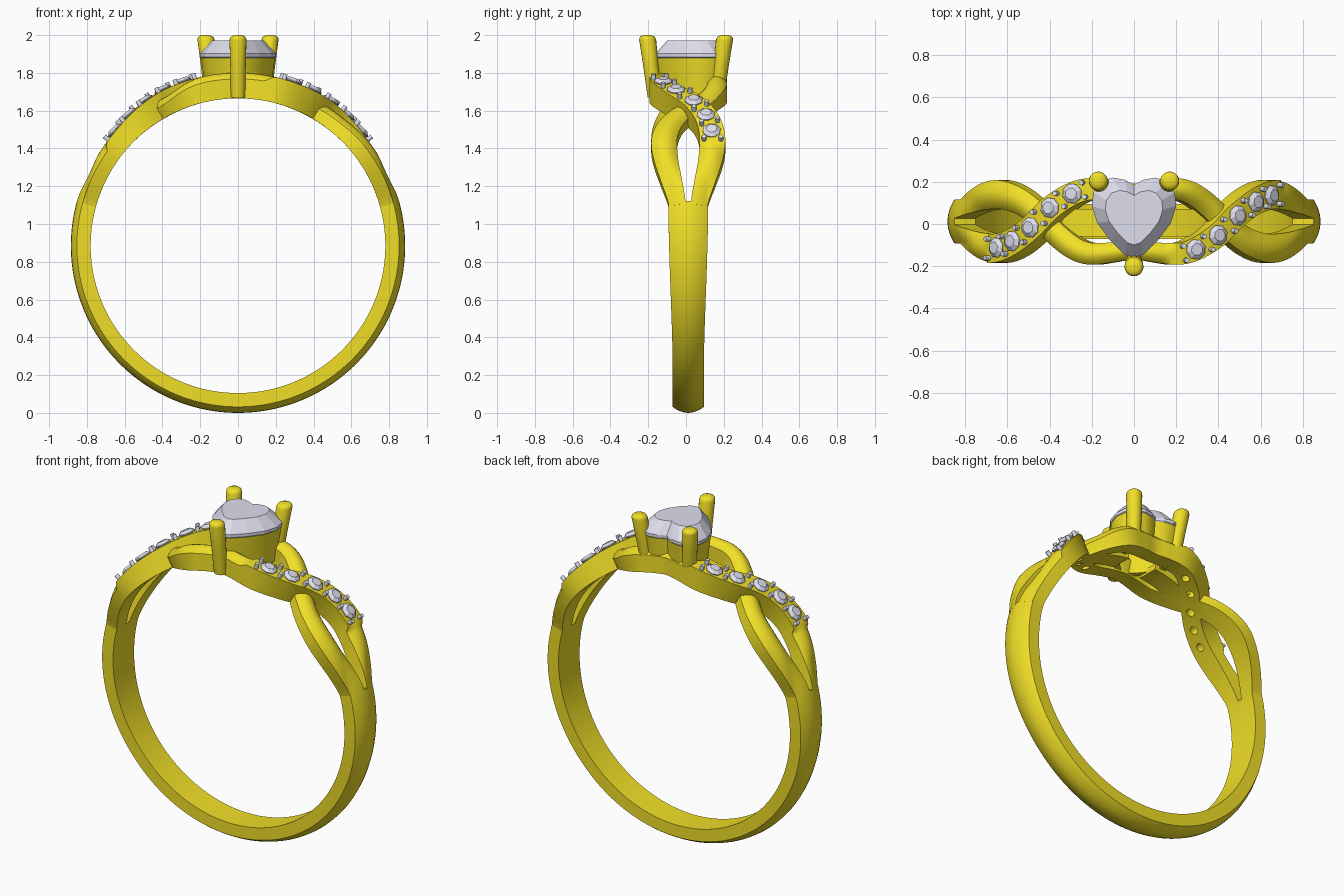
import bpy, bmesh, math
from mathutils import Vector, Matrix

if "Cube" in bpy.data.objects:
    bpy.data.objects.remove(bpy.data.objects["Cube"])

ZC, YC, R_IN, R_OUT = 0.885, 0.012, 0.78, 0.885


def material(name, col):
    m = bpy.data.materials.new(name)
    m.diffuse_color = (*col, 1)
    m.use_nodes = True
    m.node_tree.nodes["Principled BSDF"].inputs["Base Color"].default_value = m.diffuse_color
    return m


GOLD = material("gold", (0.88, 0.74, 0.02))
STONE = material("stone", (0.74, 0.74, 0.86))


def finish(name, bm, mat, smooth=None):
    bmesh.ops.recalc_face_normals(bm, faces=bm.faces)
    me = bpy.data.meshes.new(name)
    bm.to_mesh(me)
    bm.free()
    ob = bpy.data.objects.new(name, me)
    bpy.context.collection.objects.link(ob)
    me.materials.append(mat)
    if smooth:
        bpy.ops.object.select_all(action='DESELECT')
        ob.select_set(True)
        bpy.context.view_layer.objects.active = ob
        bpy.ops.object.shade_smooth_by_angle(angle=math.radians(smooth))
    return ob


def loft(bm, loops, closed=False):
    """Skin a list of equal point loops; cap both ends unless closed."""
    rows = [[bm.verts.new(p) for p in lp] for lp in loops]
    n = len(rows[0])
    for a, b in zip(rows, rows[1:] + (rows[:1] if closed else [])):
        for i in range(n):
            j = (i + 1) % n
            bm.faces.new((a[i], a[j], b[j], b[i]))
    if not closed:
        bm.faces.new(rows[0])
        bm.faces.new(rows[-1])


def smooth(a, b, x):
    t = min(1, max(0, (x - a) / (b - a)))
    return t * t * (3 - 2 * t)


def curve(pts, x):
    """Smooth interpolation through (x, y) pairs."""
    i = max(0, min(len(pts) - 2, sum(p[0] <= x for p in pts) - 1))

    def slope(k):
        if k == 0:
            return 0
        a, b = pts[k - 1], pts[min(k + 1, len(pts) - 1)]
        return (b[1] - a[1]) / (b[0] - a[0])
    (x0, y0), (x1, y1) = pts[i], pts[i + 1]
    h, t = x1 - x0, (x - x0) / (x1 - x0)
    return ((2*t**3 - 3*t*t + 1) * y0 + (t**3 - 2*t*t + t) * h * slope(i)
            + (3*t*t - 2*t**3) * y1 + (t**3 - t*t) * h * slope(i + 1))


def polar(r, t, y):
    return Vector((r * math.sin(t), y, ZC + r * math.cos(t)))


# Sideways swing and half width of a strand, by angle from the top
SWING = [(0, .135), (.12, .147), (.24, .153), (.33, .13), (.45, .065), (.565, -.025),
         (.7, -.095), (.85, -.127), (1.0, -.118), (1.15, -.09), (1.3, -.06), (1.45, -.05)]
WIDTH = [(0, .045), (.25, .052), (.6, .06), (.9, .068), (1.1, .058), (1.3, .045), (1.45, .045)]
US = [-1, -.85, -.6, -.3, 0, .3, .6, .85, 1]


def strand_at(t, u, s):
    """Angle and y on a strand; s=-1 front strand, s=+1 back strand."""
    y = YC + s * curve(SWING, abs(t))
    e = .005
    dy = s * (curve(SWING, abs(t + e)) - curve(SWING, abs(t - e))) / (2 * e)
    L = math.hypot(.85, dy)
    w = curve(WIDTH, abs(t)) * u
    return t - dy * w / (L * .85), y + .85 * w / L


def top_radius(t, s):
    a = abs(t)
    if t * s < 0:                                   # stone-set side
        return R_OUT + .03 * (1 - smooth(.45, .95, a))
    return R_OUT + .03 * (1 - smooth(.2, .45, a)) - .01 * smooth(.3, .5, a) * (1 - smooth(.65, .9, a))


STONES = [.325, .45, .57, .695, .82]

# Cutters that drill a hole under each small stone
bm = bmesh.new()
for s in (-1, 1):
    for a in STONES:
        t = -s * a
        _, y = strand_at(t, 0, s)
        M = Matrix.Translation(polar(.85, t, y)) @ Matrix.Rotation(t, 4, 'Y')
        bmesh.ops.create_cone(bm, cap_ends=True, segments=14, radius1=.024, radius2=.024,
                              depth=.3, matrix=M)
cutter = finish("stone_hole_cutter", bm, GOLD)
cutter.hide_render = True
cutter.hide_set(True)

# Two crossing strands
for name, s in (("front_strand", -1), ("back_strand", 1)):
    loops = []
    N = 150
    for k in range(N + 1):
        t = -1.32 + 2.64 * k / N
        a, ro = abs(t), top_radius(t, s)
        flat = smooth(.16, .22, a) * (1 - smooth(.9, .94, a)) if t * s < 0 else 0
        dome = .032 * (1 - flat) + .001 * flat
        b = smooth(.95, 1.3, a)
        lp = []
        for u in US:
            tt, y = strand_at(t, u, s)
            v2 = (1 - b) * u * u + b * min(1, ((y - YC) / .105) ** 2)
            lp.append(polar(ro - dome * v2, tt, y))
        for u in (1, -1):
            tt, y = strand_at(t, u, s)
            lp.append(polar(R_IN, tt, y))
        loops.append(lp)
    bm = bmesh.new()
    loft(bm, loops)
    ob = finish(name, bm, GOLD, 35)
    mod = ob.modifiers.new("holes", 'BOOLEAN')
    mod.object, mod.operation, mod.solver = cutter, 'DIFFERENCE', 'EXACT'

# Single shank round the bottom
loops = []
for k in range(97):
    t = 1.3 + (2 * math.pi - 2.6) * k / 96
    hw = .083 + .022 * (1 - smooth(0, 1.1, min(t - 1.3, 2 * math.pi - 1.3 - t)))
    loops.append([polar(R_OUT - .032 * u * u, t, YC + hw * u) for u in US]
                 + [polar(R_IN, t, YC + hw * u) for u in (1, -1)])
bm = bmesh.new()
loft(bm, loops)
finish("shank", bm, GOLD, 35)

# Short bridge bars below the head
for name, sx in (("left_bridge", -1), ("right_bridge", 1)):
    loops = []
    for k in range(9):
        t = sx * (.12 + .33 * k / 8)
        loops.append([polar(r, t, y) for r, y in ((R_IN, -.06), (R_IN, .07), (.82, .07), (.82, -.06))])
    bm = bmesh.new()
    loft(bm, loops)
    finish(name, bm, GOLD, 35)

# Heart outline shared by the seat and the centre stone
HALF = [(.045, .21), (.1, .22), (.155, .203), (.193, .15), (.2, .085),
        (.175, .005), (.115, -.075), (.045, -.145)]
HEART = [(0, .185)] + HALF + [(0, -.16)] + [(-x, y) for x, y in reversed(HALF)]


def heart(k, z):
    return [Vector((x * k, .03 + (y - .03) * k, z)) for x, y in HEART]


bm = bmesh.new()
loft(bm, [heart(.84, 1.675), heart(.98, 1.88), heart(.84, 1.88), heart(.62, 1.675)], closed=True)
finish("heart_seat", bm, GOLD, 30)

bm = bmesh.new()
loft(bm, [heart(.06, 1.74), heart(.55, 1.81), heart(1, 1.885), heart(1, 1.903), heart(.68, 1.972)])
finish("heart_stone", bm, STONE)

# Three tapered, round-tipped claws
CLAWS = {"front_claw": ((0, -.165, 1.67), (0, -.206, 2)),
         "back_left_claw": ((-.14, .165, 1.68), (-.172, .207, 2)),
         "back_right_claw": ((.14, .165, 1.68), (.172, .207, 2))}
for name, (p, q) in CLAWS.items():
    p, q = Vector(p), Vector(q)
    loops = []
    for f, r in ((0, .038), (.5, .041), (.92, .045), (.96, .042), (.985, .034), (1, .018)):
        c = p.lerp(q, f)
        loops.append([c + Vector((r * math.cos(i * math.pi / 10), r * math.sin(i * math.pi / 10), 0))
                      for i in range(20)])
    bm = bmesh.new()
    loft(bm, loops)
    finish(name, bm, GOLD, 40)

# Small faceted stones and their grip pins along each set strand
for side, s in (("right", -1), ("left", 1)):
    gems, pins = bmesh.new(), bmesh.new()
    for a in STONES:
        t = -s * a
        _, y = strand_at(t, 0, s)
        M = Matrix.Translation(polar(top_radius(t, s), t, y)) @ Matrix.Rotation(t, 4, 'Y')
        loft(gems, [[M @ Vector((r * math.cos(i * math.pi / 4 + .3), r * math.sin(i * math.pi / 4 + .3), h))
                     for i in range(8)]
                    for r, h in ((.006, -.035), (.049, .002), (.049, .007), (.029, .022))])
    for a in (.262, .388, .51, .632, .757, .885):
        for u in (-.66, .66):
            t, y = strand_at(-s * a, u, s)
            M = (Matrix.Translation(polar(top_radius(-s * a, s) + .006, t, y))
                 @ Matrix.Rotation(t, 4, 'Y'))
            bmesh.ops.create_cone(pins, cap_ends=True, segments=10, radius1=.013, radius2=.012,
                                  depth=.044, matrix=M)
    finish(side + "_small_stones", gems, STONE)
    finish(side + "_grip_pins", pins, STONE, 40)
